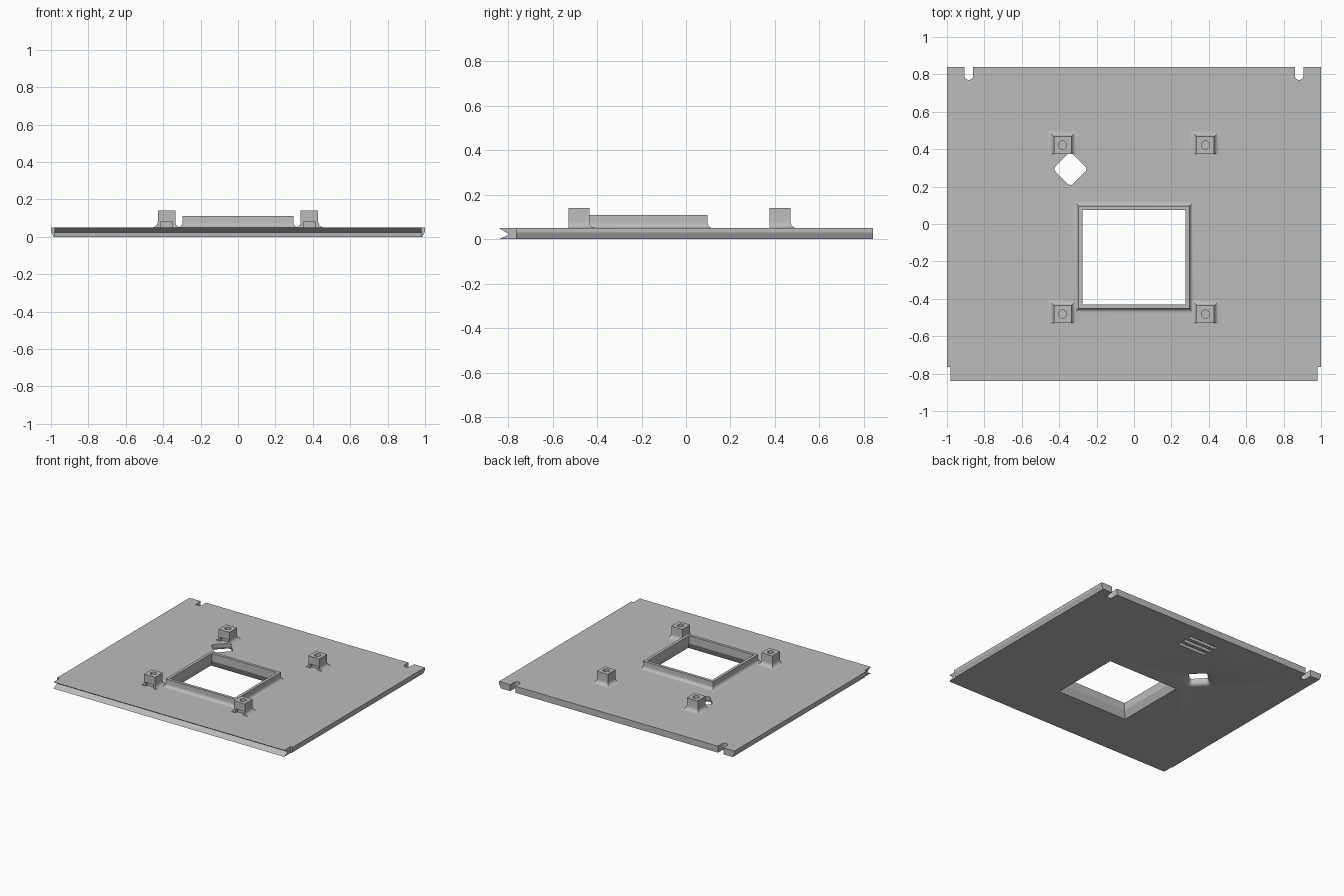
import bpy, bmesh
from math import sin, cos, pi, sqrt, radians

cube = bpy.data.objects.get("Cube")
if cube:
    bpy.data.objects.remove(cube, do_unlink=True)

grey = bpy.data.materials.new("plain grey")
grey.use_nodes = True
colour = (0.5, 0.5, 0.5, 1)
grey.diffuse_color = colour
grey.node_tree.nodes["Principled BSDF"].inputs["Base Color"].default_value = colour

THICK = 0.05


def loft(name, rings):
    """Skin a stack of equal rings and cap both ends."""
    bm = bmesh.new()
    rows = [[bm.verts.new(p) for p in ring] for ring in rings]
    n = len(rows[0])
    for a, b in zip(rows, rows[1:]):
        for i in range(n):
            j = (i + 1) % n
            bm.faces.new((a[i], a[j], b[j], b[i]))
    bm.faces.new(rows[0][::-1])
    bm.faces.new(rows[-1])
    bmesh.ops.recalc_face_normals(bm, faces=bm.faces)
    mesh = bpy.data.meshes.new(name)
    bm.to_mesh(mesh)
    bm.free()
    mesh.materials.append(grey)
    obj = bpy.data.objects.new(name, mesh)
    bpy.context.collection.objects.link(obj)
    return obj


def rect(x0, x1, y0, y1, z):
    return [(x0, y0, z), (x1, y0, z), (x1, y1, z), (x0, y1, z)]


def box(name, x0, x1, y0, y1, z0, z1):
    return loft(name, [rect(x0, x1, y0, y1, z) for z in (z0, z1)])


def cylinder(name, x, y, r, z0, z1, n=24):
    return loft(name, [[(x + r * cos(2 * pi * i / n), y + r * sin(2 * pi * i / n), z)
                        for i in range(n)] for z in (z0, z1)])


def cut(obj, cutter):
    cutter.hide_render = True
    mod = obj.modifiers.new("cut", 'BOOLEAN')
    mod.operation = 'DIFFERENCE'
    mod.solver = 'EXACT'
    mod.object = cutter
    bpy.context.view_layer.objects.active = obj
    bpy.ops.object.modifier_apply(modifier=mod.name)
    bpy.data.objects.remove(cutter, do_unlink=True)


def flared_block(name, x0, x1, y0, y1, top, r, front_flare):
    """Block whose foot spreads into the plate with a concave fillet."""
    levels = [(THICK - 0.01, r)]
    for i in range(6):
        a = i * pi / 10
        levels.append((THICK + r * (1 - cos(a)), r * (1 - sin(a))))
    levels.append((top, 0))
    return loft(name, [rect(x0 - o, x1 + o, y0 - o * front_flare, y1 + o, z)
                       for z, o in levels])


def window_cutter():
    # Sloped through the plate, straight through the rim
    return loft("window_cutter", [
        rect(-0.275 - o, 0.275 + o, -0.43 - o, 0.075 + o, z)
        for z, o in ((-0.01, 0.03), (THICK, 0), (0.2, 0))])


# Main plate with undercut sides
side = [(-0.985, 0), (0.985, 0), (1, 0.03), (1, THICK), (-1, THICK), (-1, 0.03)]
plate = loft("base_plate", [[(x, y, z) for x, z in side] for y in (-0.765, 0.84)])

# Front lip with a V groove
lip = [(-0.765, 0), (-0.84, 0), (-0.795, 0.022), (-0.84, THICK), (-0.765, THICK)]
front_lip = loft("front_lip", [[(x, y, z) for y, z in lip] for x in (-0.98, 0.98)])

# Round-ended notches in the back edge
for x in (-0.883, 0.883):
    r = 0.023
    arc = [(x + r * cos(pi + pi * i / 12), 0.793 + r * sin(pi + pi * i / 12))
           for i in range(13)]
    outline = [(x - r, 0.9)] + arc + [(x + r, 0.9)]
    cut(plate, loft("notch_cutter", [[(px, py, z) for px, py in outline]
                                     for z in (-0.02, 0.1)]))

# Square window
cut(plate, window_cutter())

# Diamond hole, rounded at the underside
rings = []
R = 0.03
for z in (-0.01, 0, 0.004, 0.009, 0.015, 0.022, R, 0.1):
    h = R - min(max(z, 0), R)
    flare = R - sqrt(R * R - h * h)
    ring = []
    for k in range(4):
        c = k * pi / 2
        for i in range(7):
            a = c - pi / 4 + i * pi / 12
            ring.append((-0.34 + 0.065 * cos(c) + (0.02 + flare) * cos(a),
                         0.294 + 0.065 * sin(c) + (0.02 + flare) * sin(a), z))
    rings.append(ring)
cut(plate, loft("diamond_cutter", rings))

# Three blind slots in the underside
for y in (0.60, 0.655, 0.71):
    cut(plate, box("slot_cutter", -0.15, 0.09, y - 0.014, y + 0.014, -0.02, 0.025))

# Raised rim round the window
rim = flared_block("window_rim", -0.297, 0.297, -0.452, 0.097, 0.11, 0.025, 1)
cut(rim, window_cutter())

# Four mounting posts with screw holes and a small front recess
parts = [plate, front_lip, rim]
for sx, side_name in ((1, "left"), (-1, "right")):
    for y, end_name in ((-0.482, "front"), (0.422, "back")):
        x, h = sx * 0.382, 0.047
        post = flared_block(f"{end_name}_{side_name}_post",
                            x - h, x + h, y - h, y + h, 0.14, 0.03, 0)
        cut(post, cylinder("screw_cutter", x, y, 0.022, 0.095, 0.2))
        cut(post, box("recess_cutter", x - 0.033, x + 0.033,
                      y - 0.1, y - 0.025, THICK, 0.08))
        parts.append(post)

# Smooth fillets, sharp edges elsewhere
bpy.ops.object.select_all(action='DESELECT')
for obj in parts:
    obj.select_set(True)
bpy.context.view_layer.objects.active = plate
bpy.ops.object.shade_smooth_by_angle(angle=radians(25))
